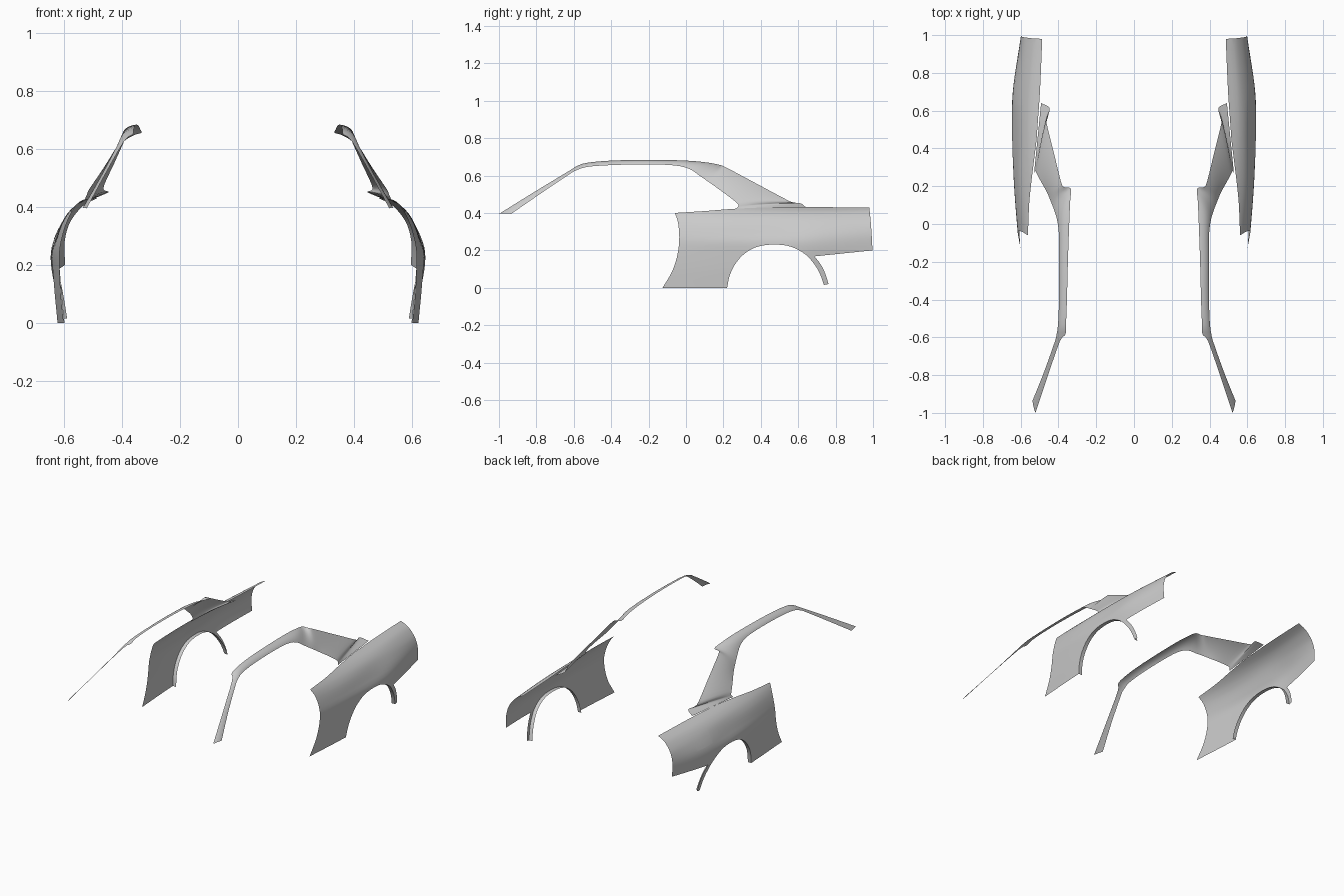
import bpy, bmesh
from mathutils import Vector

if "Cube" in bpy.data.objects:
    bpy.data.objects.remove(bpy.data.objects["Cube"])


def spline(pts, n=4):
    """Smooth curve through the points, n steps per span."""
    p = [Vector(q) for q in pts]
    p = [2 * p[0] - p[1]] + p + [2 * p[-1] - p[-2]]
    out = []
    for i in range(1, len(p) - 2):
        a, b, c, d = p[i - 1:i + 3]
        for k in range(n):
            t = k / n
            out.append(0.5 * (2 * b + (c - a) * t + (2 * a - 5 * b + 4 * c - d) * t * t
                              + (3 * b - a - 3 * c + d) * t ** 3))
    return out + [p[-2]]


# Half-width of the body side at stations along y, for each height in ZS
ZS = [0, .1, .2, .25, .29, .34, .38, .41, .43]
SECTIONS = {
    -.12: [.602, .608, .610, .608, .602, .588, .572, .552, .530],
    .20: [.622, .630, .634, .634, .624, .608, .585, .556, .530],
    .50: [.630, .640, .645, .644, .630, .610, .586, .552, .512],
    .70: [.615, .628, .640, .641, .632, .608, .580, .545, .498],
    1.0: [.588, .592, .596, .598, .596, .582, .556, .525, .485],
}


def interp(keys, vals, t):
    """Smooth cubic interpolation of a table."""
    n = len(keys)
    i = max(0, min(n - 2, sum(k <= t for k in keys) - 1))

    def slope(j):
        a, b = max(0, j - 1), min(n - 1, j + 1)
        return (vals[b] - vals[a]) / (keys[b] - keys[a])
    h = keys[i + 1] - keys[i]
    s = max(0, min(1, (t - keys[i]) / h))
    return ((2 * s**3 - 3 * s**2 + 1) * vals[i] + (s**3 - 2 * s**2 + s) * h * slope(i)
            + (3 * s**2 - 2 * s**3) * vals[i + 1] + (s**3 - s**2) * h * slope(i + 1))


def side_x(y, z):
    return interp(list(SECTIONS), [interp(ZS, v, z) for v in SECTIONS.values()], y)


def finish(name, bm, mirror=True):
    me = bpy.data.meshes.new(name)
    bm.to_mesh(me)
    bm.free()
    me.shade_smooth()
    ob = bpy.data.objects.new(name, me)
    bpy.context.collection.objects.link(ob)
    if mirror:
        ob.modifiers.new("mirror", 'MIRROR').use_mirror_merge = False
    return ob


def side_patch(name, outline, offset=0.0, mirror=True, sign=1):
    """Fill a (y, z) outline, slice it into a grid and wrap it on the body side."""
    bm = bmesh.new()
    bm.faces.new([bm.verts.new((0, y, z)) for y, z in outline])
    cuts = [((0, -.1 + .04 * i + .0013, 0), (0, 1, 0)) for i in range(28)]
    cuts += [((0, 0, .0207 + .02 * i), (0, 0, 1)) for i in range(17)]
    cuts += [((0, 0, .3507 + .01 * i), (0, 0, 1)) for i in range(8)]
    for co, no in cuts:
        bmesh.ops.bisect_plane(bm, geom=bm.verts[:] + bm.edges[:] + bm.faces[:],
                               plane_co=co, plane_no=no, dist=1e-5)
    bmesh.ops.triangulate(bm, faces=[f for f in bm.faces if len(f.verts) > 4])
    for v in bm.verts:
        v.co.x = sign * (side_x(v.co.y, v.co.z) + offset)
    if sign < 0:
        bmesh.ops.reverse_faces(bm, faces=bm.faces[:])
    return finish(name, bm, mirror)


def strip(name, rows):
    """Skin a list of equally long point rows."""
    bm = bmesh.new()
    vs = [[bm.verts.new(p) for p in r] for r in rows]
    for a, b in zip(vs, vs[1:]):
        for i in range(len(a) - 1):
            bm.faces.new((a[i], b[i], b[i + 1], a[i + 1]))
    return finish(name, bm)


# Rear quarter panel with wheel opening
front = spline([(-.06, .40), (-.043, .35), (-.036, .27), (-.045, .18), (-.073, .09), (-.125, 0)])
arch = spline([(.22, 0), (.232, .06), (.26, .122), (.31, .18), (.38, .219), (.47, .231),
               (.56, .22), (.64, .177), (.69, .12), (.718, .07), (.737, .015)])
tail = spline([(.762, .02), (.745, .075), (.72, .125), (.687, .168)])
rear = spline([(.997, .20), (.993, .28), (.987, .36), (.98, .43)])
top = spline([(.63, .431), (.45, .430), (.27, .423), (.1, .41)])
side_patch("quarter_panel", front + arch + tail + rear + top)

# Lip folded inward around the wheel opening
strip("wheel_arch_lip", [[(side_x(y, z) - d, y, z) for d in (0, .012, .024)] for y, z in arch])

# Fuel door on the left side only
fuel = spline([(.63, .375), (.63, .30), (.64, .29), (.77, .29), (.78, .30),
               (.78, .375), (.77, .385), (.64, .385)], 2)
side_patch("fuel_door", fuel, .0012, False, -1)

# Windscreen pillar, roof rail and rear pillar: window edge and roof edge pairs, crown
PAIRS = [
    ((.537, -.935, .395), (.522, -1.0, .395), .05),
    ((.475, -.780, .502), (.455, -.80, .519), .05),
    ((.420, -.625, .606), (.392, -.62, .628), .06),
    ((.411, -.590, .626), (.363, -.585, .650), .1),
    ((.402, -.530, .646), (.360, -.53, .668), .13),
    ((.397, -.400, .656), (.355, -.40, .680), .13),
    ((.396, -.200, .660), (.350, -.20, .684), .13),
    ((.397, -.060, .654), (.343, 0.0, .680), .1),
    ((.407, .020, .635), (.338, .12, .669), .09),
    ((.425, .080, .594), (.334, .187, .655), .08),
    ((.445, .130, .560), (.370, .195, .652), .06),
    ((.462, .170, .531), (.387, .225, .638), .05),
    ((.490, .220, .495), (.425, .38, .555), .04),
    ((.514, .265, .460), (.462, .53, .475), .03),
    ((.521, .280, .444), (.460, .57, .457), .02),
    ((.525, .280, .435), (.446, .615, .451), .01),
    ((.529, .270, .424), (.492, .64, .431), 0),
]
flat = spline([(*p, *q, c) for p, q, c in PAIRS], 3)
rows = []
for s in flat:
    p, q, crown = Vector(s[:3]), Vector(s[3:6]), s[6]
    bulge = Vector((.7, 0, .7)) * (q - p).length * crown
    rows.append([p.lerp(q, t / 8) + bulge * 4 * (t / 8) * (1 - t / 8) for t in range(9)])
strip("pillar_and_roof_rail", rows)
